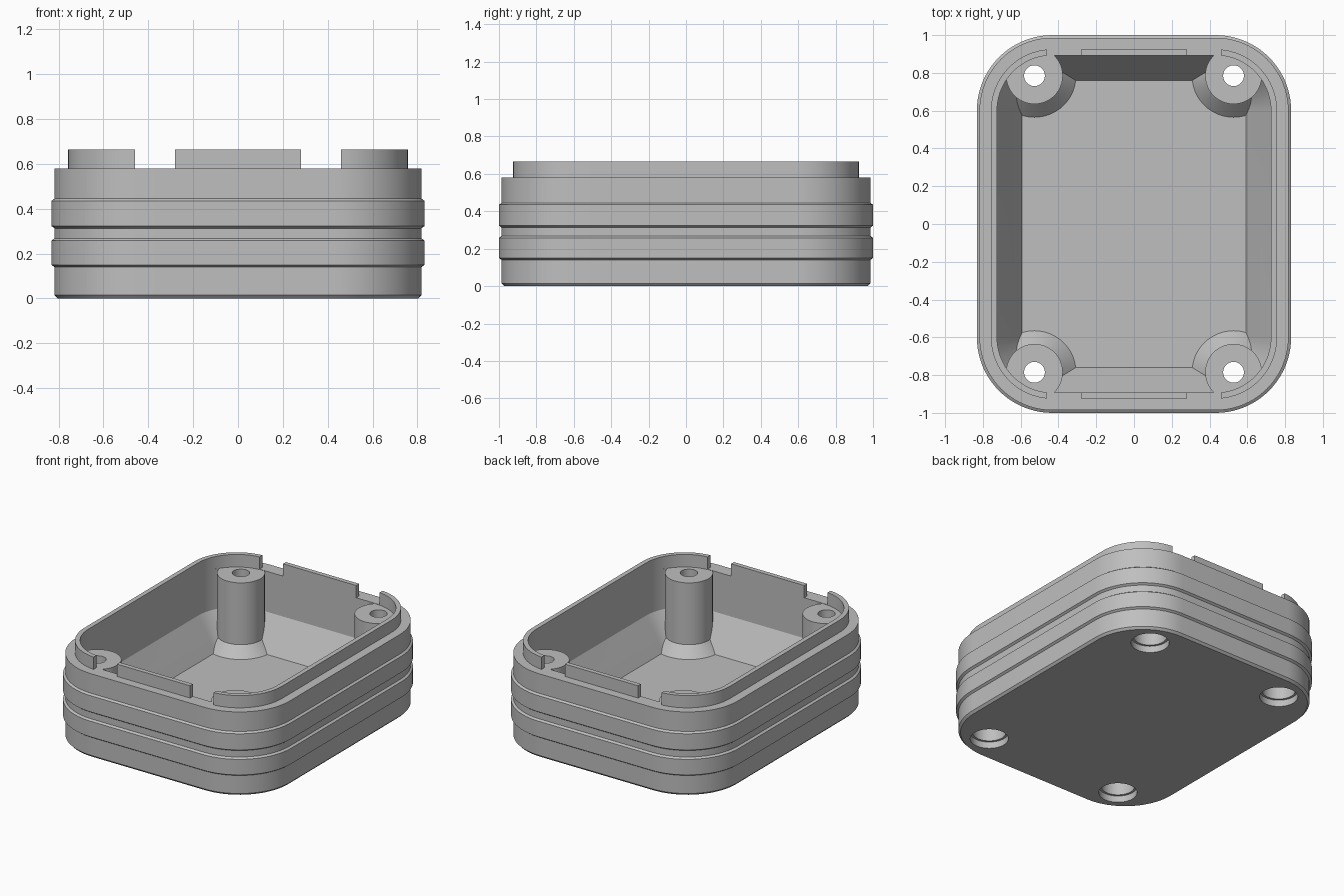
import bpy
import bmesh
import math

if "Cube" in bpy.data.objects:
    bpy.data.objects.remove(bpy.data.objects["Cube"], do_unlink=True)

# Widest outline of the case; every other outline is an offset of it
HALF_X, HALF_Y, RADIUS = 0.832, 1.0, 0.40
ARC_STEPS = 20
RIM, FLOOR = 0.58, 0.08
POST_X, POST_Y = 0.527, 0.785

grey = bpy.data.materials.new("plain grey")
grey.use_nodes = True
colour = (0.52, 0.52, 0.52, 1)
grey.diffuse_color = colour
grey.node_tree.nodes["Principled BSDF"].inputs["Base Color"].default_value = colour


def outline(inset):
    """Rounded rectangle, moved inward by the inset."""
    r = RADIUS - inset
    points = []
    for corner, (sx, sy) in enumerate([(1, 1), (-1, 1), (-1, -1), (1, -1)]):
        for i in range(ARC_STEPS + 1):
            a = (corner + i / ARC_STEPS) * math.pi / 2
            points.append((sx * (HALF_X - RADIUS) + r * math.cos(a),
                           sy * (HALF_Y - RADIUS) + r * math.sin(a)))
    return points


def circle(x, y, r, count=48):
    return [(x + r * math.cos(math.tau * i / count),
             y + r * math.sin(math.tau * i / count)) for i in range(count)]


def loft(bm, sections, loop=False):
    """Skin a stack of (points, height) sections; cap the ends or close the loop."""
    rings = [[bm.verts.new((x, y, z)) for x, y in pts] for pts, z in sections]
    pairs = list(zip(rings, rings[1:]))
    if loop:
        pairs.append((rings[-1], rings[0]))
    else:
        bm.faces.new(rings[0][::-1])
        bm.faces.new(rings[-1])
    for low, high in pairs:
        n = len(low)
        for i in range(n):
            j = (i + 1) % n
            bm.faces.new((low[i], low[j], high[j], high[i]))


def make(name, bm):
    bmesh.ops.recalc_face_normals(bm, faces=bm.faces)
    mesh = bpy.data.meshes.new(name)
    bm.to_mesh(mesh)
    bm.free()
    mesh.materials.append(grey)
    obj = bpy.data.objects.new(name, mesh)
    bpy.context.collection.objects.link(obj)
    return obj


def at_corners(name, profile):
    """Turned solid repeated at the four screw positions."""
    bm = bmesh.new()
    for sx in (-1, 1):
        for sy in (-1, 1):
            loft(bm, [(circle(sx * POST_X, sy * POST_Y, r), z) for r, z in profile])
    return make(name, bm)


def cut(target, *cutters):
    """Subtract the cutters, bake the result and remove them."""
    for cutter in cutters:
        cutter.hide_render = True
        mod = target.modifiers.new("cut", "BOOLEAN")
        mod.operation = "DIFFERENCE"
        mod.solver = "EXACT"
        mod.object = cutter
    bpy.context.view_layer.update()
    graph = bpy.context.evaluated_depsgraph_get()
    baked = bpy.data.meshes.new_from_object(target.evaluated_get(graph))
    target.modifiers.clear()
    target.data = baked
    for cutter in cutters:
        bpy.data.objects.remove(cutter, do_unlink=True)


# Case body with two raised bands and a chamfered foot
BODY = 0.014
bm = bmesh.new()
profile = [(2 * BODY, 0), (BODY, 0.015)]
for low, high in ((0.14, 0.268), (0.313, 0.445)):
    profile += [(BODY, low), (0, low + 0.01), (0, high - 0.01), (BODY, high)]
profile.append((BODY, RIM))
loft(bm, [(outline(inset), z) for inset, z in profile])
case_body = make("case_body", bm)

# Cavity with sloped lower walls, leaving flared screw posts standing
WALL = 0.107
bm = bmesh.new()
loft(bm, [(outline(inset), z) for inset, z in
          [(0.24, FLOOR), (WALL, 0.30), (WALL, 0.70)]])
cavity = make("cavity_cutter", bm)
posts = at_corners("post_cutter", [(0.27, FLOOR - 0.05), (0.15, FLOOR + 0.07),
                                   (0.15, RIM - 0.002)])
cut(cavity, posts)

# Stepped screw bores through the posts
bores = at_corners("bore_cutter", [(0.12, -0.1), (0.12, 0.045), (0.105, 0.045),
                                   (0.105, 0.40), (0.055, 0.40), (0.055, 0.70)])
cut(case_body, cavity, bores)

# Locating lip on the rim, notched at both ends
LIP_OUT, LIP_TOP = 0.075, 0.665
bm = bmesh.new()
loft(bm, [(outline(inset), z) for inset, z in
          [(LIP_OUT, RIM), (LIP_OUT, LIP_TOP), (WALL, LIP_TOP), (WALL, RIM)]], loop=True)
rim_lip = make("rim_lip", bm)
bm = bmesh.new()
for sx in (-1, 1):
    a, b = sorted((sx * 0.28, sx * 0.46))
    loft(bm, [([(a, -1.2), (b, -1.2), (b, 1.2), (a, 1.2)], z) for z in (0.5, 0.8)])
cut(rim_lip, make("notch_cutter", bm))

# Smooth the rounded walls, keep the edges crisp
for obj in (case_body, rim_lip):
    bpy.ops.object.select_all(action="DESELECT")
    obj.select_set(True)
    bpy.context.view_layer.objects.active = obj
    bpy.ops.object.shade_smooth_by_angle(angle=math.radians(25))
